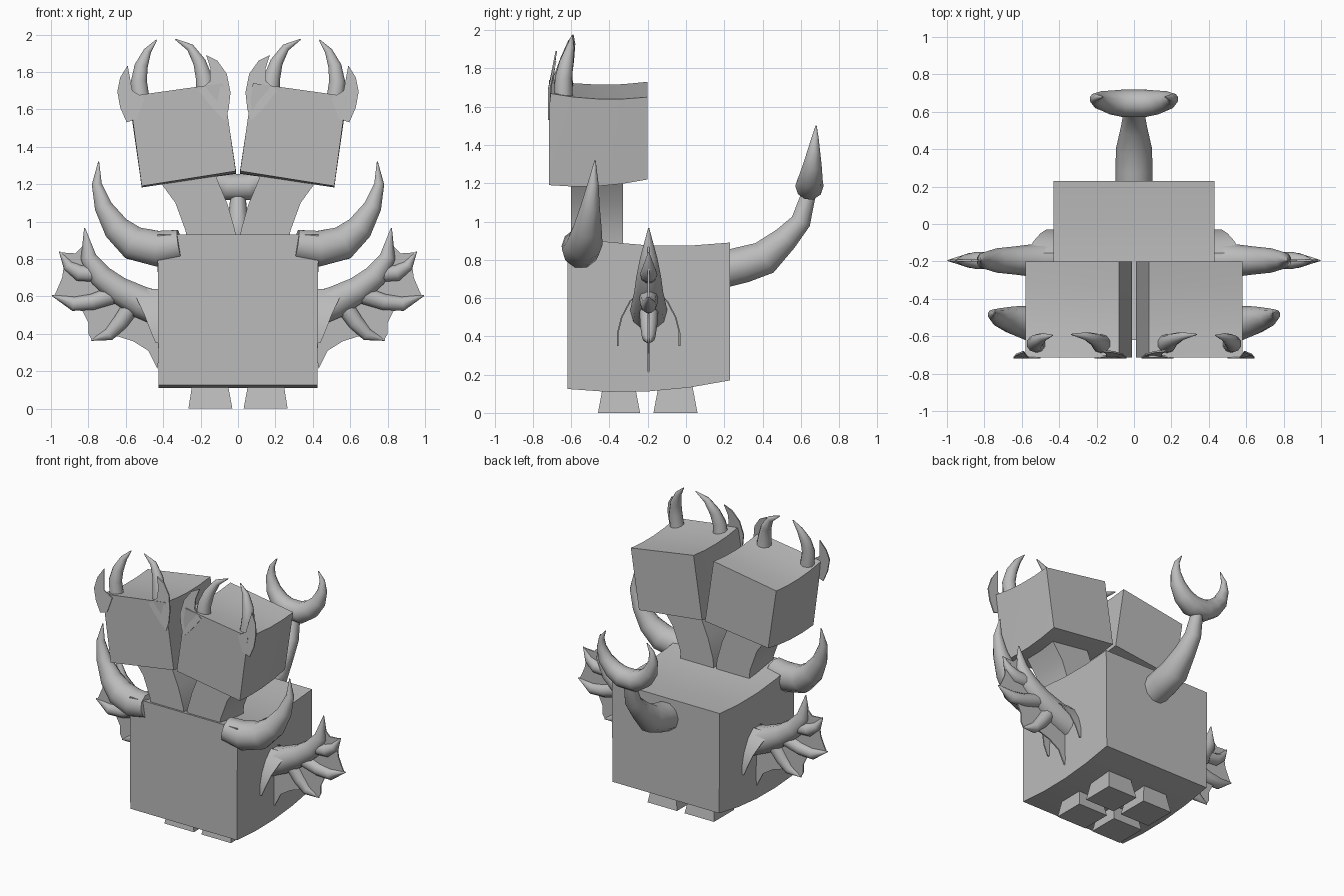
import bpy, bmesh, math
from mathutils import Vector

old = bpy.data.objects.get("Cube")
if old:
    bpy.data.objects.remove(old, do_unlink=True)

grey = bpy.data.materials.new("plain grey")
grey.use_nodes = True
COLOUR = (0.5, 0.5, 0.5, 1)
grey.diffuse_color = COLOUR
grey.node_tree.nodes["Principled BSDF"].inputs["Base Color"].default_value = COLOUR


def finish(name, bm, mirror, angle=40):
    bmesh.ops.recalc_face_normals(bm, faces=bm.faces[:])
    mesh = bpy.data.meshes.new(name)
    bm.to_mesh(mesh)
    bm.free()
    mesh.materials.append(grey)
    ob = bpy.data.objects.new(name, mesh)
    bpy.context.collection.objects.link(ob)
    bpy.ops.object.select_all(action='DESELECT')
    ob.select_set(True)
    bpy.context.view_layer.objects.active = ob
    bpy.ops.object.shade_smooth_by_angle(angle=math.radians(angle))
    if mirror:
        ob.modifiers.new("Mirror", 'MIRROR')
    return ob


def loft(name, rings, mirror=True, bow=0.0, angle=40):
    """Skin closed rings into a capped solid; bow bends it in z along y."""
    bm = bmesh.new()
    vs = [[bm.verts.new(p) for p in ring] for ring in rings]
    n = len(vs[0])
    for a, b in zip(vs, vs[1:]):
        for i in range(n):
            j = (i + 1) % n
            bm.faces.new((a[i], a[j], b[j], b[i]))
    bm.faces.new(vs[0][::-1])
    bm.faces.new(vs[-1])
    if bow:
        bmesh.ops.subdivide_edges(bm, edges=bm.edges[:], cuts=3, use_grid_fill=True)
        ys = [v.co.y for v in bm.verts]
        lo, hi = min(ys), max(ys)
        for v in bm.verts:
            t = 2 * (v.co.y - lo) / (hi - lo) - 1
            v.co.z += bow * (1 - t * t)
    return finish(name, bm, mirror, angle)


def quad(x0, x1, y0, y1, zs):
    return [(x0, y0, zs[0]), (x1, y0, zs[1]), (x1, y1, zs[2]), (x0, y1, zs[3])]


def horn(name, path, mirror=True, side=(0, 1, 0), sides=10):
    """Tapered tube through (x, y, z, radius) points."""
    pts = [Vector(p[:3]) for p in path]
    u, rings = Vector(side), []
    for i, p in enumerate(pts):
        t = (pts[min(i + 1, len(pts) - 1)] - pts[max(i - 1, 0)]).normalized()
        a = (u - t * u.dot(t)).normalized()
        b = t.cross(a)
        r = max(path[i][3], 0.003)
        rings.append([p + r * (a * math.cos(k) + b * math.sin(k))
                      for k in (math.tau * s / sides for s in range(sides))])
    return loft(name, rings, mirror, angle=60)


def plate(name, outline, y, lean=0.0, thick=0.009):
    """Thin sheet from an x-z outline, leaning back above z = 1.7."""
    bm = bmesh.new()
    face = bm.faces.new([bm.verts.new((x, y + lean * max(0, z - 1.7), z)) for x, z in outline])
    ext = bmesh.ops.extrude_face_region(bm, geom=[face])
    for g in ext["geom"]:
        if isinstance(g, bmesh.types.BMVert):
            g.co.y += thick
    return finish(name, bm, True, 30)


# Body block with a bowed top and bottom
loft("body", [quad(-.425, .425, -.62, .23, (.125, .125, .17, .17)),
              quad(-.43, .43, -.62, .23, (.93, .93, .89, .89))], False, -.035)

# Four flared feet
for name, y0, y1 in (("front_foot", -.46, -.24), ("back_foot", -.17, .06)):
    loft(name, [quad(.03, .265, y0, y1, [0] * 4),
                quad(.06, .24, y0 + .03, y1 - .03, [.16] * 4)])

# Necks that spread outward into the heads
loft("neck", [quad(.01, .27, -.6, -.33, [.86] * 4),
              quad(.015, .28, -.6, -.33, [.95] * 4),
              quad(.055, .335, -.6, -.33, [1.09, 1.1, 1.1, 1.09]),
              quad(.13, .43, -.6, -.33, [1.27, 1.23, 1.23, 1.27])])

# Tilted heads
loft("head", [quad(.012, .515, -.715, -.2, (1.27, 1.19, 1.22, 1.28)),
              quad(.08, .58, -.715, -.2, (1.74, 1.67, 1.65, 1.73))], True, -.02)

# Head horns
horn("outer_head_horn", [(.515, -.64, 1.62, .05), (.53, -.64, 1.75, .045),
                         (.518, -.625, 1.83, .037), (.485, -.605, 1.91, .022),
                         (.435, -.595, 1.972, 0)])
horn("inner_head_horn", [(.17, -.64, 1.66, .055), (.182, -.64, 1.77, .046),
                         (.205, -.62, 1.85, .036), (.255, -.6, 1.93, .022),
                         (.335, -.59, 1.975, 0)])

# Thin frills on the front edges of the heads
plate("outer_frill", [(.59, 1.835), (.63, 1.77), (.645, 1.695), (.63, 1.61), (.595, 1.53),
                      (.54, 1.55), (.5, 1.66), (.565, 1.7)], -.72, .25)
plate("inner_frill", [(.17, 1.89), (.11, 1.86), (.06, 1.79), (.04, 1.69), (.05, 1.6),
                      (.07, 1.54), (.13, 1.6), (.21, 1.7), (.15, 1.75), (.148, 1.82)], -.72, .2)

# Large horns curving up from the front shoulders
horn("shoulder_horn", [(.31, -.565, .875, .085), (.43, -.55, .855, .1), (.56, -.53, .885, .095),
                       (.65, -.515, .965, .075), (.72, -.5, 1.08, .05),
                       (.755, -.485, 1.2, .028), (.745, -.475, 1.32, 0)])

# Clawed side arms with three fingers
horn("side_arm", [(.38, -.195, .52, .1), (.52, -.195, .57, .09), (.64, -.195, .635, .075),
                  (.735, -.195, .71, .065), (.8, -.195, .81, .045), (.82, -.195, .965, 0)])
horn("upper_finger", [(.76, -.195, .72, .045), (.85, -.195, .725, .045),
                      (.91, -.195, .765, .03), (.955, -.195, .84, 0)])
horn("middle_finger", [(.66, -.195, .61, .05), (.78, -.195, .57, .045),
                       (.88, -.195, .56, .04), (.995, -.195, .605, 0)])
horn("lower_finger", [(.56, -.195, .56, .05), (.63, -.195, .46, .045),
                      (.69, -.195, .395, .035), (.785, -.195, .365, 0)])

# Scalloped web between the fingers
plate("web", [(.42, .6), (.7, .7), (.82, .88), (.87, .83), (.95, .835), (.93, .77), (.94, .7),
              (.97, .63), (.985, .6), (.9, .54), (.83, .52), (.8, .46), (.8, .4), (.78, .365),
              (.72, .385), (.64, .385), (.56, .36), (.48, .31), (.43, .21), (.42, .3)], -.2)

# Curved blades at the root of each arm
for side, name in ((-1, "front_root_blade"), (1, "back_root_blade")):
    rings = []
    for d, z, x in ((.04, .64, .57), (.1, .585, .54), (.145, .5, .5), (.165, .42, .47), (.165, .35, .44)):
        y = -.195 + side * d
        rings.append([(.41, y, z), (x, y, z), (x, y - side * .008, z), (.41, y - side * .008, z)])
    loft(name, rings)

# Tail rising from the back, ending in an upright crescent
horn("tail", [(0, .18, .745, .1), (0, .3, .775, .1), (0, .41, .81, .095), (0, .52, .91, .07),
              (0, .6, 1.0, .055), (0, .64, 1.14, .04)], False, (1, 0, 0))
half = [(.055, .645, 1.185, .074), (.125, .65, 1.225, .064), (.18, .66, 1.29, .05),
        (.205, .668, 1.37, .033), (.2, .675, 1.44, .018), (.165, .68, 1.5, 0)]
horn("tail_crescent", [(-x, y, z, r) for x, y, z, r in half[::-1]] + half, False)
